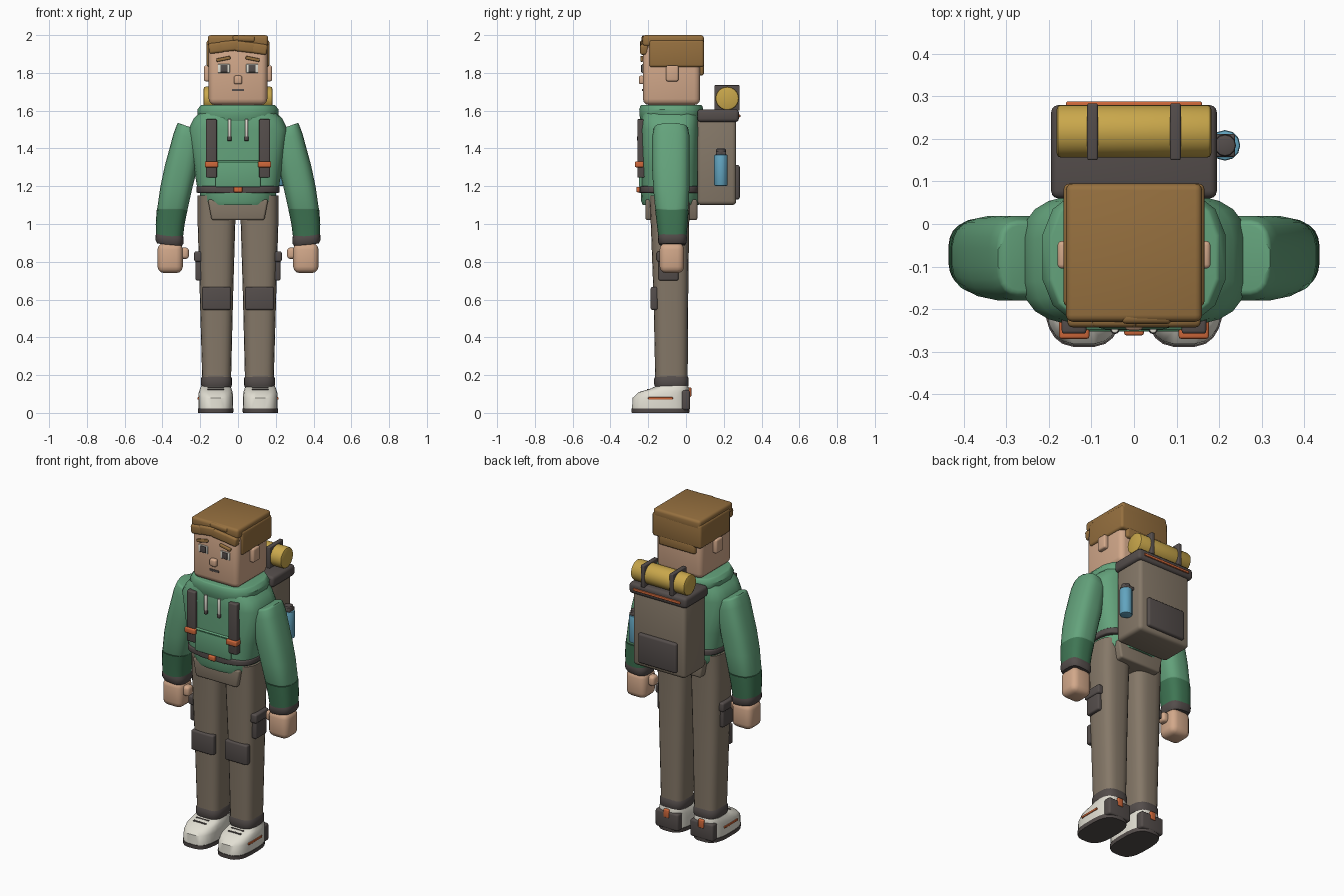
import bpy, bmesh
from math import sin, cos, pi, radians, copysign
from mathutils import Matrix, Vector, Euler

cube = bpy.data.objects.get("Cube")
if cube:
    bpy.data.objects.remove(cube)


# Flat colours
def material(name, hexcode):
    rgb = [int(hexcode[i:i + 2], 16) / 255 for i in (0, 2, 4)]
    lin = [c / 12.92 if c <= 0.04045 else ((c + 0.055) / 1.055) ** 2.4 for c in rgb]
    m = bpy.data.materials.new(name)
    m.use_nodes = True
    m.diffuse_color = (*lin, 1)
    m.node_tree.nodes["Principled BSDF"].inputs["Base Color"].default_value = (*lin, 1)
    return m


SKIN = material("skin", "D2A88A")
HAIR = material("brown hair", "96703F")
GREEN = material("green cloth", "64A37C")
DEEP = material("dark green cloth", "3F7654")
TROUSER = material("taupe cloth", "857868")
DARK = material("charcoal", "544D4B")
ORANGE = material("orange trim", "D0683A")
CREAM = material("cream", "E2DFD3")
YELLOW = material("mustard foam", "C9A74B")
BLUE = material("blue plastic", "62A4BF")


def finish(bm, name, mat):
    bmesh.ops.recalc_face_normals(bm, faces=bm.faces)
    mesh = bpy.data.meshes.new(name)
    bm.to_mesh(mesh)
    bm.free()
    mesh.materials.append(mat)
    ob = bpy.data.objects.new(name, mesh)
    bpy.context.collection.objects.link(ob)
    bpy.ops.object.select_all(action='DESELECT')
    ob.select_set(True)
    bpy.context.view_layer.objects.active = ob
    bpy.ops.object.shade_smooth_by_angle(angle=radians(38))
    return ob


def box(name, mat, x, y, z, bevel=0.008, tilt=0, taper=1):
    """Rounded box from (min, max) ranges; tilt turns about y, taper narrows the base."""
    bm = bmesh.new()
    bmesh.ops.create_cube(bm, size=1)
    size = [r[1] - r[0] for r in (x, y, z)]
    for v in bm.verts:
        k = taper if v.co.z < 0 else 1
        v.co = Vector((v.co.x * size[0] * k, v.co.y * size[1], v.co.z * size[2]))
    if bevel:
        bmesh.ops.bevel(bm, geom=bm.edges[:], offset=min(bevel, min(size) * 0.45),
                        segments=3, profile=0.5, affect='EDGES')
    mid = Vector([(r[0] + r[1]) / 2 for r in (x, y, z)])
    bm.transform(Matrix.Translation(mid) @ Euler((0, tilt, 0)).to_matrix().to_4x4())
    return finish(bm, name, mat)


def loft(name, mat, rings, power=3, sides=24, soft=0.0, flip=1):
    """Stack of rounded-square rings: (z, x, y, half x, half y[, slope])."""
    bm = bmesh.new()
    loops = []
    for z, cx, cy, hx, hy, *slope in rings:
        loop = []
        for i in range(sides):
            a = 2 * pi * (i + 0.5) / sides
            dx = hx * copysign(abs(cos(a)) ** (2 / power), cos(a))
            dy = hy * copysign(abs(sin(a)) ** (2 / power), sin(a))
            dz = slope[0] * dx if slope else 0
            loop.append(bm.verts.new((flip * (cx + dx), cy + dy, z + dz)))
        loops.append(loop)
    for low, high in zip(loops, loops[1:]):
        for i in range(sides):
            j = (i + 1) % sides
            bm.faces.new((low[i], low[j], high[j], high[i]))
    caps = [bm.faces.new(loops[0]), bm.faces.new(loops[-1])]
    if soft:
        edges = [e for f in caps for e in f.edges]
        bmesh.ops.bevel(bm, geom=edges, offset=soft, segments=3, profile=0.5, affect='EDGES')
    return finish(bm, name, mat)


def rod(name, mat, centre, radius, length, axis='Z', sides=24, bevel=0.006):
    bm = bmesh.new()
    bmesh.ops.create_cone(bm, cap_ends=True, segments=sides, radius1=radius,
                          radius2=radius, depth=length)
    rims = [e for f in bm.faces if len(f.verts) > 4 for e in f.edges]
    bmesh.ops.bevel(bm, geom=rims, offset=bevel, segments=2, profile=0.5, affect='EDGES')
    turn = Matrix.Rotation(pi / 2, 4, 'Y') if axis == 'X' else Matrix.Identity(4)
    bm.transform(Matrix.Translation(centre) @ turn)
    return finish(bm, name, mat)


# Head and face
box("head", SKIN, (-.155, .155), (-.228, .075), (1.63, 1.96), .032)
box("nose", SKIN, (-.022, .022), (-.25, -.22), (1.74, 1.785), .01)
box("mouth", DARK, (-.032, .032), (-.233, -.225), (1.703, 1.715), .002)

# Hair: crown, side mass, nape and fringe locks
box("hair_crown", HAIR, (-.16, .16), (-.23, .095), (1.94, 2.0), .016)
box("hair_sides", HAIR, (-.166, .166), (-.195, .095), (1.83, 1.975), .014)
box("hair_nape", HAIR, (-.125, .125), (.05, .095), (1.785, 1.85), .014)
for i, (x0, x1, z0, tilt) in enumerate([(-.155, -.075, 1.905, -.12), (-.1, .01, 1.915, -.1),
                                        (-.02, .09, 1.91, .12), (.07, .155, 1.9, .15)]):
    box(f"fringe_lock_{i + 1}", HAIR, (x0, x1), (-.243, -.2), (z0, z0 + .055), .012, tilt)
box("hair_tuft", HAIR, (-.03, .09), (-.235, -.2), (1.965, 1.997), .012, .04)

# Hooded top
loft("torso", GREEN, [(1.18, 0, -.085, .215, .152), (1.3, 0, -.085, .235, .155),
                      (1.5, 0, -.085, .265, .158), (1.56, 0, -.085, .235, .156),
                      (1.6, 0, -.08, .19, .15)], 3.6)
loft("hood_roll", GREEN, [(1.54, 0, -.08, .2, .162), (1.575, 0, -.078, .216, .17),
                          (1.605, 0, -.078, .218, .172), (1.63, 0, -.078, .2, .165)],
     2.8, 16, .006)
loft("hood_fold", DEEP, [(1.535, 0, -.08, .222, .16), (1.565, 0, -.08, .226, .165),
                         (1.58, 0, -.08, .21, .162)], 2.8, 16)
loft("hem", GREEN, [(1.10, 0, -.08, .19, .15), (1.12, 0, -.08, .2, .158),
                    (1.175, 0, -.08, .205, .16)], 2.5)
box("front_pocket", GREEN, (-.12, .12), (-.25, -.22), (1.195, 1.335), .008, 0, 1.0)
box("pocket_seam", DEEP, (-.105, .105), (-.253, -.245), (1.322, 1.329), 0)

# Belt and trousers
loft("belt", DARK, [(1.165, 0, -.085, .222, .162), (1.2, 0, -.085, .222, .162)], 3.6, 24, .008)
box("belt_buckle", ORANGE, (-.023, .023), (-.262, -.24), (1.168, 1.197), .005)
box("pelvis", TROUSER, (-.16, .16), (-.215, .06), (1.02, 1.13), .012, 0, .87)

for s, side in ((1, "left"), (-1, "right")):
    def span(a, b):
        return (a, b) if s > 0 else (-b, -a)

    def part(name, mat, x, y, z, bevel=.008, tilt=0, taper=1):
        box(f"{side}_{name}", mat, span(*x), y, z, bevel, tilt * s, taper)

    def tube(name, mat, rings, power=3, soft=0.0):
        loft(f"{side}_{name}", mat, rings, power, 24, soft, s)

    # Facial pairs
    part("ear", SKIN, (.14, .18), (-.105, -.04), (1.755, 1.84), .01)
    part("eye", CREAM, (.043, .107), (-.234, -.225), (1.8, 1.846), .003)
    part("iris", DARK, (.055, .093), (-.238, -.23), (1.803, 1.843), .003)
    part("brow", HAIR, (.04, .115), (-.242, -.225), (1.865, 1.883), .005, .2)

    # Arms
    tube("sleeve", GREEN, [(1.07, .349, -.075, .081, .088), (1.2, .325, -.078, .086, .097),
                           (1.3, .302, -.08, .086, .1, .1), (1.46, .268, -.08, .074, .1, .25),
                           (1.515, .26, -.08, .06, .088, .35)], 2.8, .012)
    tube("lower_sleeve", DEEP, [(.93, .363, -.072, .072, .075), (1.0, .359, -.073, .077, .082),
                                (1.073, .349, -.075, .082, .089)], 2.8)
    tube("cuff", DARK, [(.89, .362, -.072, .066, .068, .1), (.905, .362, -.072, .074, .076, .1),
                        (.93, .362, -.072, .075, .077, .1), (.95, .362, -.072, .07, .072, .1)])
    part("hand", SKIN, (.292, .426), (-.14, -.01), (.74, .9), .035)
    part("thumb", SKIN, (.26, .31), (-.11, -.055), (.815, .875), .016)

    # Legs
    tube("leg", TROUSER, [(.15, .113, -.077, .076, .086), (.6, .114, -.08, .088, .092),
                          (1.0, .114, -.085, .1, .102), (1.15, .114, -.085, .1, .11)], 3.2)
    tube("ankle_cuff", DARK, [(.135, .114, -.077, .078, .086), (.15, .114, -.077, .083, .092),
                              (.18, .114, -.077, .083, .092), (.195, .114, -.077, .076, .086)])
    part("knee_pad", DARK, (.038, .19), (-.187, -.15), (.545, .667), .01)
    part("thigh_pocket", DARK, (.18, .225), (-.145, -.04), (.7, .84), .01)
    part("pocket_flap", DARK, (.18, .232), (-.155, -.03), (.8, .855), .01)

    # Shoes
    tube("sole", DARK, [(0, .118, -.135, .093, .153), (.024, .118, -.135, .095, .155)])
    tube("shoe", CREAM, [(.02, .118, -.135, .092, .152), (.08, .118, -.133, .093, .15),
                         (.11, .118, -.118, .09, .134), (.125, .118, -.09, .085, .107),
                         (.142, .118, -.073, .078, .085)])
    part("heel_cap", DARK, (.04, .196), (-.03, .022), (.015, .12), .012)
    part("heel_tab", ORANGE, (.1, .136), (.0, .028), (.085, .135), .005)
    part("shoe_stripe", ORANGE, (.2, .215), (-.2, -.07), (.07, .083), .003)
    for i in range(3):
        y, z = -.2 + i * .028, .119 + i * .009
        part(f"lace_{i + 1}", DARK, (.075, .161), (y - .006, y + .006), (z - .006, z + .008), .003)

    # Harness and drawstrings
    part("shoulder_strap", DARK, (.112, .17), (-.258, -.21), (1.245, 1.555), .007)
    part("strap_buckle", ORANGE, (.105, .176), (-.27, -.225), (1.3, 1.332), .006)
    rod(f"{side}_drawstring", CREAM, (s * .045, -.248, 1.505), .009, .1, sides=12, bevel=.003)
    rod(f"{side}_string_tip", DARK, (s * .045, -.248, 1.452), .011, .024, sides=12, bevel=.003)
    part("bedroll_strap", DARK, (.085, .11), (.15, .284), (1.6, 1.735), .005)

# Backpack
box("pack_body", TROUSER, (-.178, .178), (.06, .266), (1.1, 1.56), .022)
box("pack_lid", DARK, (-.195, .195), (.06, .28), (1.54, 1.607), .018)
box("pack_pocket", DARK, (-.13, .13), (.25, .285), (1.13, 1.312), .012)
box("lid_piping", ORANGE, (-.16, .16), (.272, .288), (1.565, 1.58), .004)
rod("bedroll", YELLOW, (0, .218, 1.665), .062, .364, 'X', 32, .01)

# Water bottle
rod("bottle", BLUE, (.214, .185, 1.285), .036, .165, sides=12)
rod("bottle_cap", DARK, (.214, .185, 1.382), .026, .034, sides=12)
box("bottle_loop", DARK, (.17, .238), (.158, .212), (1.365, 1.385), .005)
